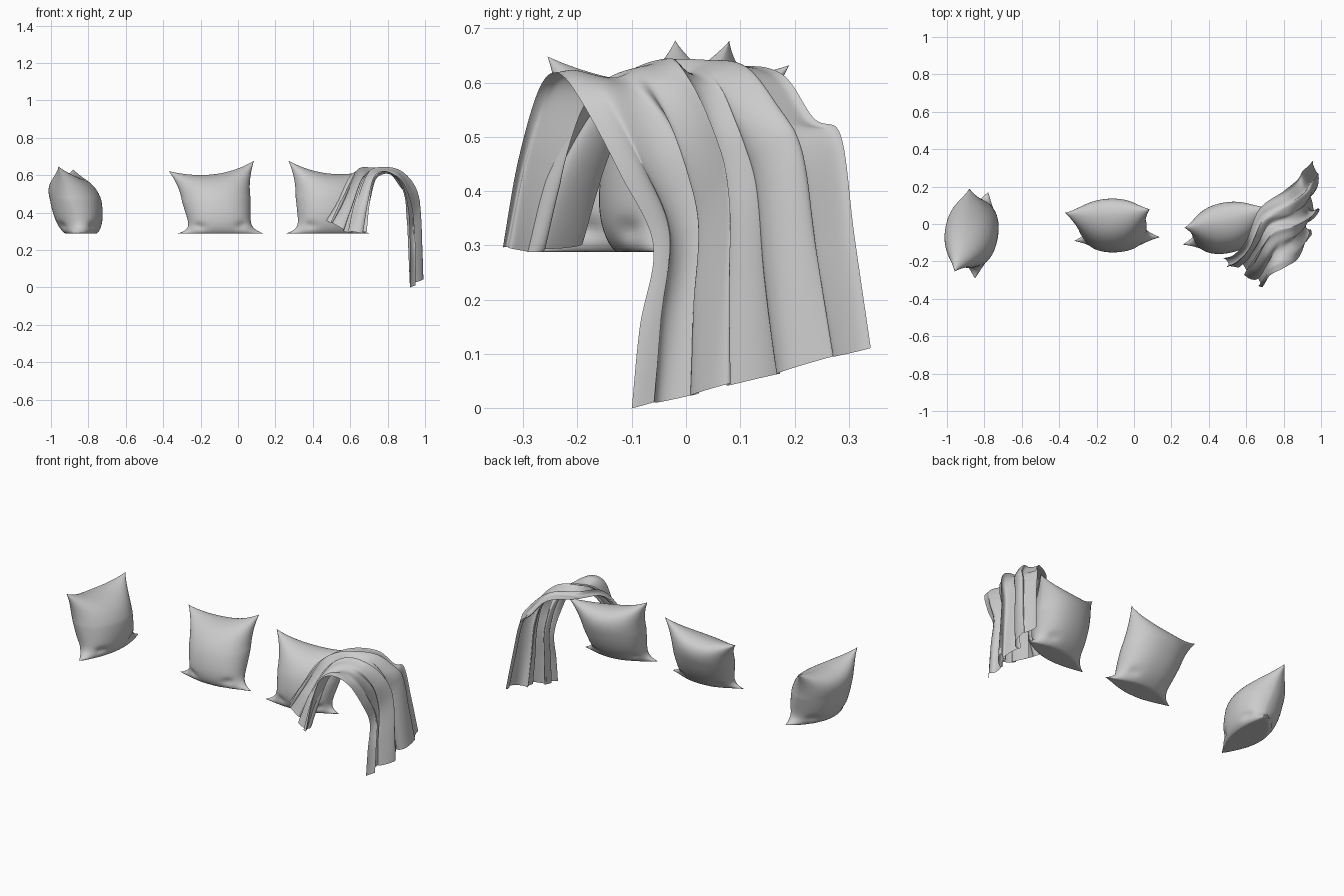
import bpy, bmesh, math
from mathutils import Vector

if "Cube" in bpy.data.objects:
    bpy.data.objects.remove(bpy.data.objects["Cube"])

FLOOR = 0.288


def finish(bm, name, angle=60):
    bmesh.ops.remove_doubles(bm, verts=bm.verts, dist=0.0004)
    bmesh.ops.recalc_face_normals(bm, faces=bm.faces)
    me = bpy.data.meshes.new(name)
    bm.to_mesh(me)
    bm.free()
    ob = bpy.data.objects.new(name, me)
    bpy.context.collection.objects.link(ob)
    bpy.ops.object.select_all(action='DESELECT')
    ob.select_set(True)
    bpy.context.view_layer.objects.active = ob
    bpy.ops.object.shade_smooth_by_angle(angle=math.radians(angle))
    return ob


def grid(bm, nu, nv, f):
    vs = [[bm.verts.new(f(i / nu, j / nv)) for j in range(nv + 1)] for i in range(nu + 1)]
    for i in range(nu):
        for j in range(nv):
            bm.faces.new((vs[i][j], vs[i + 1][j], vs[i + 1][j + 1], vs[i][j + 1]))


# Cushion: two inflated sheets joined at the seam, slumped onto the seat level
def cushion(name, tl, tr, bl, br, thick, pinch=0.2, full=0.44, sag=0.0):
    tl, tr, bl, br = map(Vector, (tl, tr, bl, br))
    right = (tr + br - tl - bl).normalized()
    normal = right.cross(Vector((0, 0, 1))).normalized()
    bm = bmesh.new()
    for side in (1, -1):
        def surf(u, v):
            a, b = math.sin((u - .5) * math.pi), math.sin((v - .5) * math.pi)
            low = max(-b, 0)
            # sides curve inwards, flaring back out at the lower corners
            if b > 0:
                side_in = pinch * (1 - b * b)
            else:
                side_in = pinch * (1 + 0.6 * low) * (1 - low ** 8)
            x = a * (1 - side_in * abs(a))
            edge = 1 - a * a
            y = b - (0.25 * edge * b * b if b > 0 else -0.06 * edge * b * b)
            s, t = (x + 1) / 2, (y + 1) / 2
            p = bl.lerp(br, s).lerp(tl.lerp(tr, s), t)
            h = thick * edge ** 0.6 * max(1 - b * b, 0) ** (0.55 if b > 0 else full)
            # small puckers beside the lower corners
            h *= 1 - 0.16 * math.exp(-((abs(a) - .6) / .2) ** 2 - ((b + .72) / .1) ** 2)
            # sag moves the lower middle along the normal
            p = p + normal * (side * h + sag * low * edge)
            p.z = max(p.z - 0.03 * low * edge, FLOOR)
            return p
        grid(bm, 44, 44, surf)
    return finish(bm, name)


cushion("left_cushion", (-.96, -.255, .648), (-.88, .19, .632),
        (-.85, -.29, .29), (-.78, .17, .295), .135, pinch=.17, full=.28, sag=-.02)
cushion("middle_cushion", (-.37, .06, .622), (.085, .08, .677),
        (-.32, -.09, .29), (.14, -.07, .288), .125)
cushion("right_cushion", (.27, -.02, .678), (.72, .09, .63),
        (.26, -.11, .29), (.70, -.04, .29), .125)

# Throw: stations from the seat, up over the cushion, down the outer side
# (each is front edge, middle, back edge)
STATIONS = [
    ((.69, -.335, .295), (.60, -.25, .295), (.47, -.19, .36)),
    ((.71, -.305, .46), (.64, -.20, .45), (.53, -.17, .46)),
    ((.735, -.27, .585), (.69, -.12, .59), (.60, -.09, .60)),
    ((.80, -.235, .615), (.75, -.04, .628), (.67, .08, .63)),
    ((.87, -.19, .56), (.855, .0, .61), (.80, .175, .62)),
    ((.905, -.12, .43), (.92, .05, .53), (.875, .235, .54)),
    ((.915, -.06, .30), (.94, .09, .40), (.91, .285, .505)),
    ((.92, -.085, .15), (.95, .10, .22), (.94, .31, .32)),
    ((.92, -.10, .0), (.96, .11, .05), (.965, .34, .112)),
]
ROWS = [[Vector(p) for p in s] for s in STATIONS]


def spline(pts, t):
    n = len(pts) - 1
    i = min(int(t * n), n - 1)
    f = t * n - i
    p1, p2 = pts[i], pts[i + 1]
    p0 = pts[i - 1] if i else p1 * 2 - p2
    p3 = pts[i + 2] if i + 2 <= n else p2 * 2 - p1
    return 0.5 * (2 * p1 + (p2 - p0) * f + (2 * p0 - 5 * p1 + 4 * p2 - p3) * f * f
                  + (3 * p1 - p0 - 3 * p2 + p3) * f ** 3)


def throw_base(u, v):
    return spline([spline([r[k] for r in ROWS], u) for k in range(3)], v)


def throw_surface(u, v):
    e = 0.01
    u1 = min(max(u, e), 1 - e)
    v1 = min(max(v, e), 1 - e)
    du = throw_base(u1 + e, v1) - throw_base(u1 - e, v1)
    dv = throw_base(u1, v1 + e) - throw_base(u1, v1 - e)
    n = du.cross(dv).normalized()
    # folds: deep at both hanging ends, shallow over the top
    hang = min(1, abs(u - .4) / .3)
    rim = min(1, 5 * min(v, 1 - v))
    amp = 0.009 + 0.021 * hang
    w = v + 0.03 * math.sin(5 * u + 6 * v)
    wave = 2 * math.pi * 2.7 * w
    fold = math.sin(wave + 0.6) + 0.25 * math.sin(2.3 * wave + 5 * u)
    p = throw_base(u, v) + n * amp * fold * (.2 + .8 * rim)
    # sideways shift makes the folds overlap
    p += dv.normalized() * 0.022 * hang * rim * math.sin(2 * wave)
    # fine creases where the cloth rests on top
    p.z += 0.006 * (1 - hang) * rim * math.sin(16 * u + 19 * v + 2 * math.sin(9 * v))
    p.x = min(p.x, 1.0)
    p.y = min(max(p.y, -.342), .342)
    p.z = max(p.z, FLOOR if u < .2 else 0)
    return p


bm = bmesh.new()
grid(bm, 110, 110, throw_surface)
finish(bm, "throw_blanket", 80)
